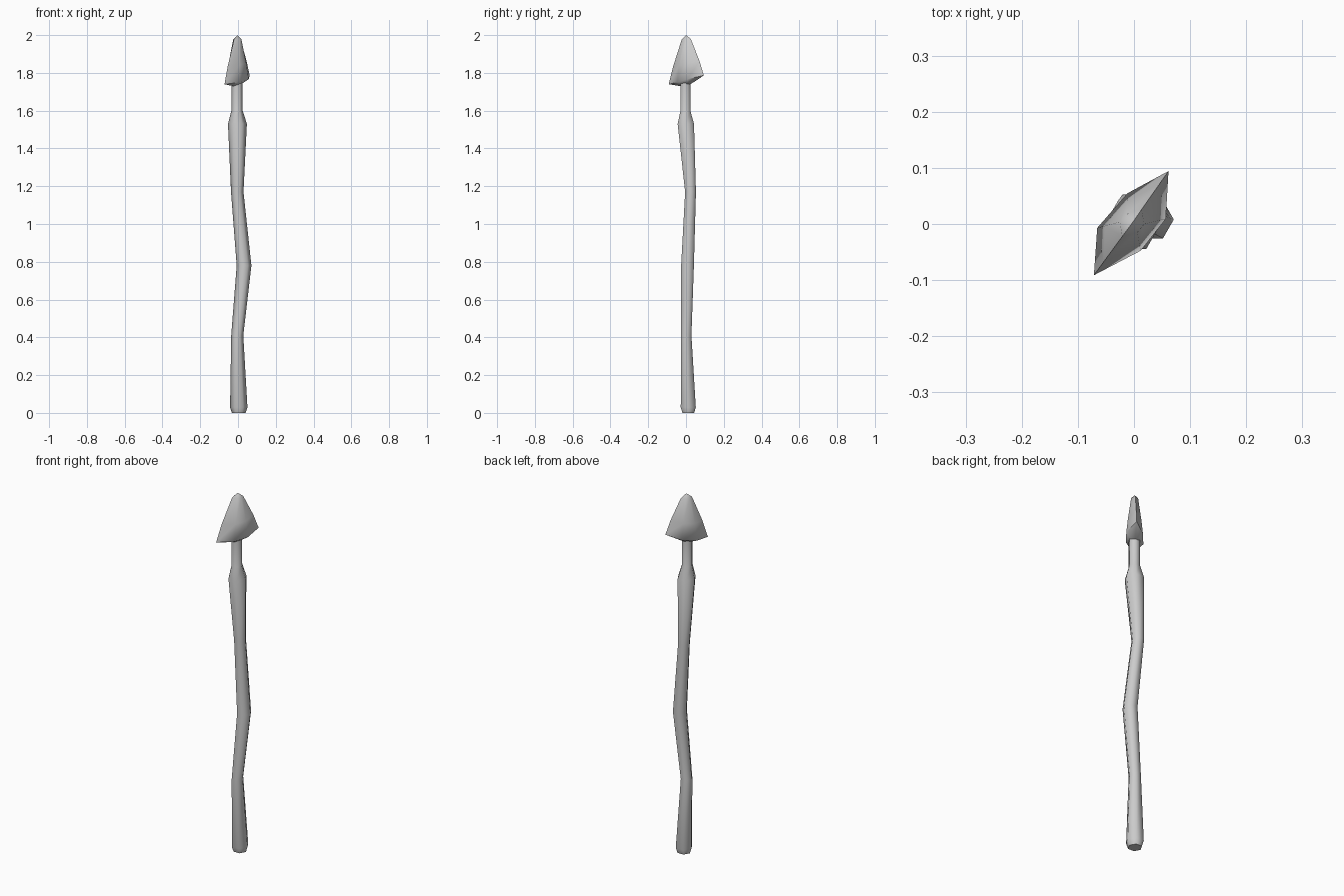
import bpy, bmesh, math
from mathutils import Vector

if "Cube" in bpy.data.objects:
    bpy.data.objects.remove(bpy.data.objects["Cube"])


def loft(name, rings, start=None, end=None):
    """Skin equal-length rings; close each end with a fan to a point or a flat cap."""
    bm = bmesh.new()
    loops = [[bm.verts.new(p) for p in ring] for ring in rings]
    n = len(loops[0])
    for a, b in zip(loops, loops[1:]):
        for i in range(n):
            j = (i + 1) % n
            bm.faces.new((a[i], a[j], b[j], b[i]))
    for ring, tip in ((loops[0], start), (loops[-1], end)):
        if tip is None:
            bm.faces.new(ring)
        else:
            t = bm.verts.new(tip)
            for i in range(n):
                bm.faces.new((ring[i], ring[(i + 1) % n], t))
    bmesh.ops.recalc_face_normals(bm, faces=bm.faces)
    mesh = bpy.data.meshes.new(name)
    bm.to_mesh(mesh)
    bm.free()
    ob = bpy.data.objects.new(name, mesh)
    bpy.context.collection.objects.link(ob)
    bpy.ops.object.select_all(action='DESELECT')
    ob.select_set(True)
    bpy.context.view_layer.objects.active = ob
    bpy.ops.object.shade_smooth_by_angle(angle=math.radians(65))
    return ob


def hexagon(x, y, z, r):
    return [Vector((x + r * math.cos(k * math.pi / 3),
                    y + r * math.sin(k * math.pi / 3), z)) for k in range(6)]


# Crooked six-sided shaft with a narrowed neck: x, y, z, radius
path = [(0.004, 0.012, 0.0, 0.036), (0.004, 0.012, 0.03, 0.046),
        (-0.004, 0.001, 0.41, 0.032), (0.032, 0.008, 0.78, 0.039),
        (-0.004, 0.024, 1.17, 0.033), (-0.003, -0.001, 1.53, 0.050),
        (-0.005, -0.003, 1.60, 0.030), (-0.005, -0.003, 1.75, 0.030)]
loft("shaft", [hexagon(*p) for p in path])

# Flattened spear head: slanted, stretched hexagonal base tapering to a blunt tip
base = [Vector(p) for p in ((0.062, 0.095, 1.787), (-0.012, 0.055, 1.76),
                            (-0.066, -0.007, 1.75), (-0.072, -0.092, 1.74),
                            (0.012, -0.048, 1.75), (0.057, 0.009, 1.767))]
centre = Vector((-0.003, 0.002, 0))
along = Vector((0.58, 0.81, 0))
across = Vector((0.81, -0.58, 0))


def head_ring(t, long_scale, thin_scale):
    ring = []
    for p in base:
        d = p - centre
        q = centre + along * d.dot(along) * long_scale + across * d.dot(across) * thin_scale
        q.z = p.z + (1.978 - p.z) * t
        ring.append(q)
    return ring


loft("spear_head",
     [head_ring(0, 1, 1), head_ring(0.4, 0.75, 0.80), head_ring(1, 0.26, 0.42)],
     start=(-0.004, 0.0, 1.725), end=(-0.003, 0.002, 2.0))
